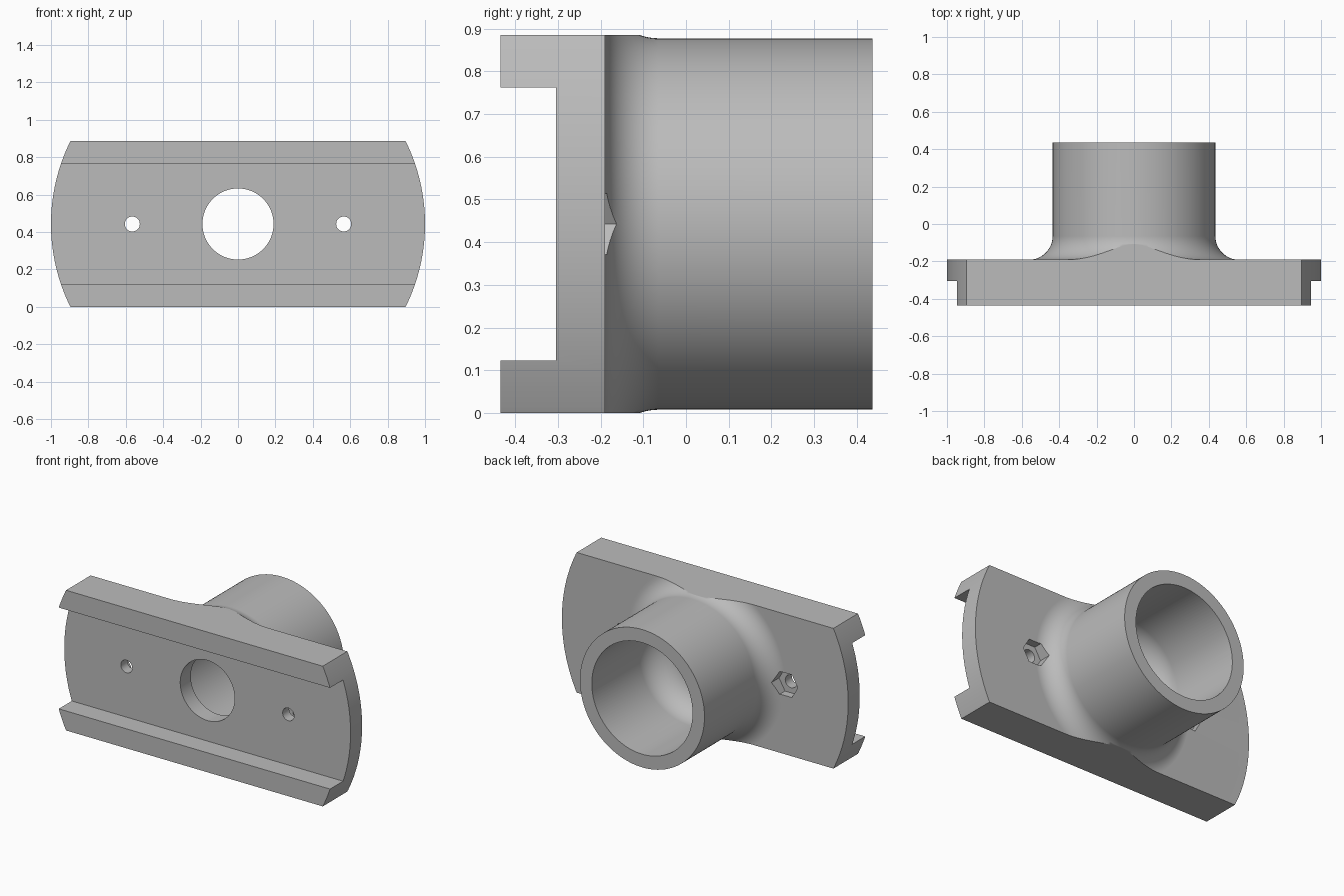
import bpy, bmesh, math
from mathutils import Matrix, Vector

cube = bpy.data.objects.get("Cube")
if cube:
    bpy.data.objects.remove(cube, do_unlink=True)

MID = 0.4425            # height of the hub axis
FRONT, WEB, BACK, END = -0.435, -0.305, -0.19, 0.437   # depths along y
RAIL = 0.123            # rail height
SCREW_X = 0.565

grey = bpy.data.materials.new("plain grey")
grey.use_nodes = True
grey.diffuse_color = (0.5, 0.5, 0.5, 1)
grey.node_tree.nodes["Principled BSDF"].inputs["Base Color"].default_value = (0.5, 0.5, 0.5, 1)


def finish(name, bm):
    bmesh.ops.recalc_face_normals(bm, faces=bm.faces)
    mesh = bpy.data.meshes.new(name)
    bm.to_mesh(mesh)
    bm.free()
    mesh.materials.append(grey)
    obj = bpy.data.objects.new(name, mesh)
    bpy.context.collection.objects.link(obj)
    return obj


def lathe(name, profile, steps=128):
    """Revolve (radius, y) points about the hub axis."""
    bm = bmesh.new()
    verts = [bm.verts.new((r, y, MID)) for r, y in profile]
    edges = [bm.edges.new(pair) for pair in zip(verts, verts[1:])]
    bmesh.ops.spin(bm, geom=verts + edges, cent=(0, 0, MID), axis=(0, 1, 0),
                   angle=math.tau, steps=steps)
    bmesh.ops.remove_doubles(bm, verts=bm.verts, dist=1e-4)
    return finish(name, bm)


def prism(name, x, radius, y0, y1, sides):
    """Bar along y, with one corner pointing along x."""
    bm = bmesh.new()
    ring = [bm.verts.new((x + radius * math.cos(math.tau * i / sides), y0,
                          MID + radius * math.sin(math.tau * i / sides))) for i in range(sides)]
    face = bm.faces.new(ring)
    out = bmesh.ops.extrude_face_region(bm, geom=[face])["geom"]
    bmesh.ops.translate(bm, vec=(0, y1 - y0, 0),
                        verts=[v for v in out if isinstance(v, bmesh.types.BMVert)])
    return finish(name, bm)


def box(name, low, high):
    low, high = Vector(low), Vector(high)
    bm = bmesh.new()
    bmesh.ops.create_cube(bm, size=1, matrix=Matrix.Translation((low + high) / 2)
                          @ Matrix.Diagonal((*(high - low), 1)))
    return finish(name, bm)


def arc(cx, cy, radius, start, end, steps=14):
    angles = [math.radians(start + (end - start) * i / steps) for i in range(steps + 1)]
    return [(cx + radius * math.cos(a), cy + radius * math.sin(a)) for a in angles]


def combine(obj, cutter, operation="DIFFERENCE"):
    cutter.hide_render = True
    mod = obj.modifiers.new("cut", "BOOLEAN")
    mod.operation, mod.object, mod.solver = operation, cutter, "EXACT"
    bpy.context.view_layer.objects.active = obj
    bpy.ops.object.modifier_apply(modifier=mod.name)
    bpy.data.objects.remove(cutter, do_unlink=True)


# Round flange, filleted into the hub
fillet = 0.125
body = lathe("flanged_hub", [(0, FRONT), (1, FRONT), (1, BACK)]
             + arc(0.435 + fillet, BACK + fillet, fillet, 270, 180)
             + [(0.435, END), (0, END)])

# Trim flange to a slab, then cut the channel between the rails
combine(body, box("slab", (-2, -1, 0), (2, 1, 2 * MID)), "INTERSECT")
combine(body, box("channel", (-2, -1, RAIL), (2, WEB, 2 * MID - RAIL)))

# Bore with a rounded bottom and a smaller front opening
bore, hole = 0.352, 0.19
curve = bore - hole
combine(body, lathe("bore", [(0, -0.6), (hole, -0.6)]
                    + arc(hole, -0.2 + curve, curve, 270, 360)
                    + [(bore, 0.6), (0, 0.6)]))

# Screw holes with hexagonal nut pockets
for side in (-1, 1):
    combine(body, prism("screw_hole", side * SCREW_X, 0.04, -0.6, 0, 32))
    combine(body, prism("nut_pocket", side * SCREW_X, 0.083, BACK - 0.05, 0, 6))

# Smooth round surfaces, crisp edges
bpy.ops.object.select_all(action="DESELECT")
body.select_set(True)
bpy.context.view_layer.objects.active = body
bpy.ops.object.shade_smooth_by_angle(angle=math.radians(30))
weighted = body.modifiers.new("weighted_normals", "WEIGHTED_NORMAL")
weighted.keep_sharp = True
